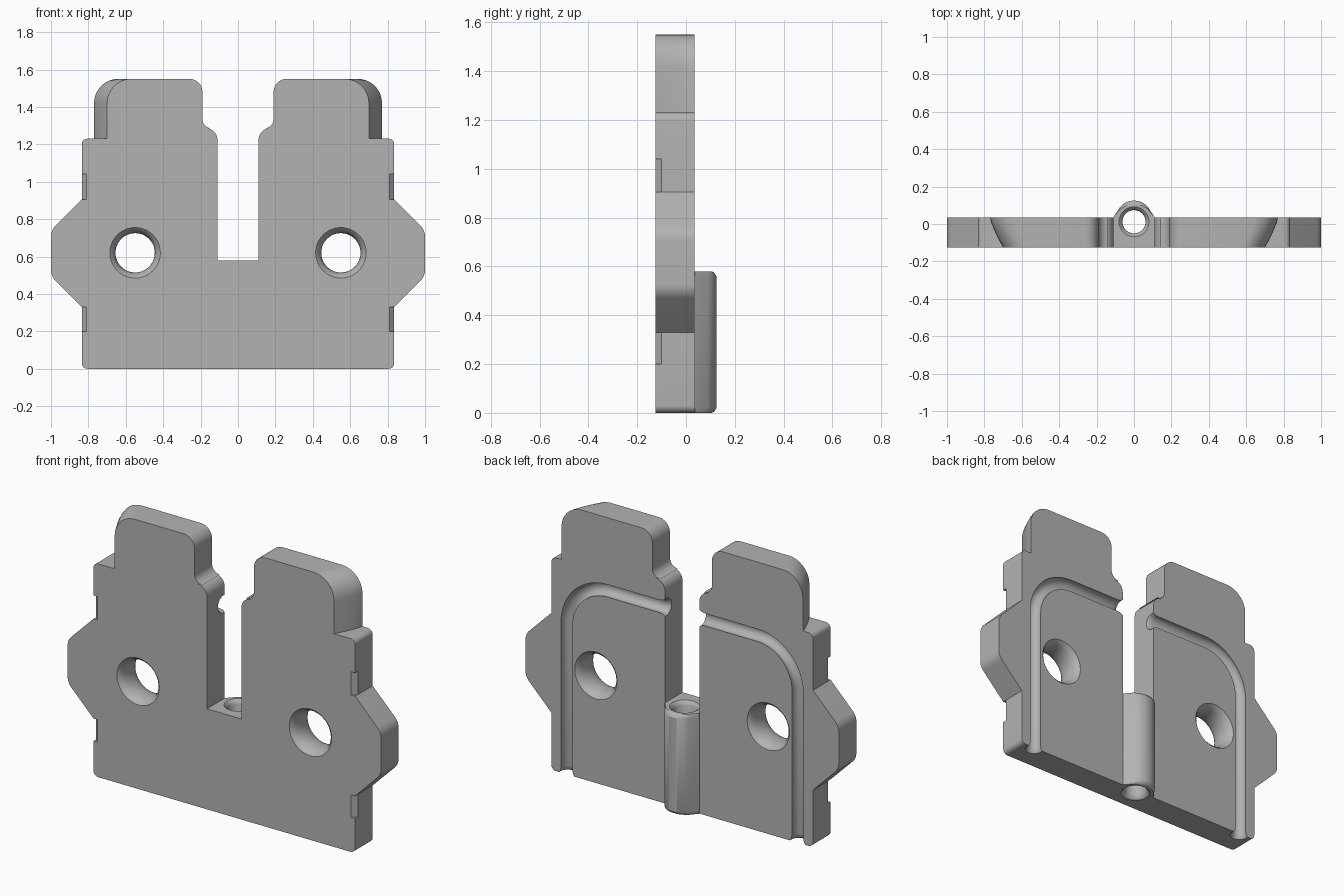
import bpy, bmesh, math
from mathutils import Vector

if "Cube" in bpy.data.objects:
    bpy.data.objects.remove(bpy.data.objects["Cube"])

FRONT, BACK = -0.125, 0.035

grey = bpy.data.materials.new("mid grey")
grey.diffuse_color = (0.45, 0.45, 0.45, 1)
grey.use_nodes = True
grey.node_tree.nodes["Principled BSDF"].inputs["Base Color"].default_value = grey.diffuse_color


def loft(name, rings):
    """Closed solid through rings of equal point count."""
    bm = bmesh.new()
    vs = [[bm.verts.new(p) for p in r] for r in rings]
    n = len(rings[0])
    for a, b in zip(vs, vs[1:]):
        for i in range(n):
            j = (i + 1) % n
            bm.faces.new((a[i], a[j], b[j], b[i]))
    bm.faces.new(vs[0][::-1])
    bm.faces.new(vs[-1])
    bmesh.ops.recalc_face_normals(bm, faces=bm.faces)
    me = bpy.data.meshes.new(name)
    bm.to_mesh(me)
    bm.free()
    ob = bpy.data.objects.new(name, me)
    bpy.context.collection.objects.link(ob)
    return ob


def circle(r, n=48):
    return [(r * math.cos(2 * math.pi * i / n), r * math.sin(2 * math.pi * i / n)) for i in range(n)]


def fillet(points, steps=8):
    """Round each (x, z, radius) corner of an open polyline with an arc."""
    out = []
    for i, (x, z, r) in enumerate(points):
        p = Vector((x, z))
        if r == 0:
            out.append(p)
            continue
        nxt = points[i + 1] if i + 1 < len(points) else (0, 0)
        a = (Vector(points[i - 1][:2]) - p).normalized()
        b = (Vector(nxt[:2]) - p).normalized()
        half = a.angle(b) / 2
        c = p + (a + b).normalized() * (r / math.sin(half))
        s, e = p + a * (r / math.tan(half)) - c, p + b * (r / math.tan(half)) - c
        sweep = s.angle(e)
        for k in range(steps + 1):
            t = k / steps
            out.append(c + (s * math.sin((1 - t) * sweep) + e * math.sin(t * sweep)) / math.sin(sweep))
    return out


def outline(y):
    """Plate outline at depth y; the shoulders narrow toward the front."""
    t = (BACK - y) / (BACK - FRONT)
    tab = 0.77 - 0.07 * t ** 1.3
    right = fillet([
        (0.11, 0.58, 0), (0.11, 1.285, 0.06), (0.19, 1.285, 0.05), (0.19, 1.55, 0.07),
        (tab, 1.55, 0.13), (tab, 1.23, 0), (0.835, 1.23, 0.03), (0.835, 0.905, 0),
        (1.0, 0.74, 0.08), (1.0, 0.495, 0.08), (0.835, 0.33, 0), (0.835, 0, 0.03)])
    full = [(p.x, p.y) for p in right] + [(-p.x, p.y) for p in reversed(right)]
    return [(x, y, z) for x, z in full]


def combine(ob, other, operation):
    m = ob.modifiers.new(operation.lower(), 'BOOLEAN')
    m.operation, m.solver, m.object = operation, 'EXACT', other
    bpy.context.view_layer.objects.active = ob
    bpy.ops.object.modifier_apply(modifier=m.name)
    bpy.data.objects.remove(other)


# plate
plate = loft("mounting_plate", [outline(BACK + (FRONT - BACK) * i / 6) for i in range(7)])

# rear tube housing with rounded ends
crown = [(0.098 * math.cos(a), 0.027 + 0.098 * math.sin(a))
         for a in [math.radians(40 + 100 * i / 16) for i in range(17)]]
section = [(0.11, -0.02), (0.11, 0.037)] + crown + [(-0.11, 0.037), (-0.11, -0.02)]
levels = [(0, 0.78), (0.006, 0.9), (0.02, 1), (0.56, 1), (0.574, 0.9), (0.58, 0.78)]
housing = loft("tube_housing", [
    [(x, y if y < 0.036 else 0.036 + (y - 0.036) * s, z) for x, y in section] for z, s in levels])
combine(plate, housing, 'UNION')

# vertical bore with flared mouths
bore = loft("bore_cutter", [[(x, 0.012 + y, z) for x, y in circle(r)] for z, r in
            [(-0.01, 0.08), (0, 0.08), (0.008, 0.07), (0.025, 0.062),
             (0.555, 0.062), (0.572, 0.07), (0.58, 0.08), (0.6, 0.08)]])
combine(plate, bore, 'DIFFERENCE')

for side in (1, -1):
    # screw hole, rounded open at both faces
    prof = [(FRONT - 0.01, 0.135)]
    for i in range(13):
        u = -1 + i / 6
        prof.append(((FRONT + BACK) / 2 + u * 0.08, 0.105 + 0.03 * (1 - math.sqrt(1 - 0.96 * u * u)) / 0.8))
    prof.append((BACK + 0.01, 0.135))
    hole = loft("hole_cutter", [[(side * 0.55 + x, y, 0.62 + z) for x, z in circle(r)] for y, r in prof])
    combine(plate, hole, 'DIFFERENCE')

    # rear cable groove: up, round the bend, across to the slot
    bend = [math.pi / 2 * i / 16 for i in range(17)]
    path = [(0.737, -0.03, 0.054, 0), (0.737, 0, 0.05, 0), (0.737, 0.012, 0.042, 0), (0.737, 0.03, 0.038, 0)]
    path += [(0.477 + 0.26 * math.cos(a), 0.868 + 0.26 * math.sin(a), 0.038, a) for a in bend]
    path += [(x, 1.128, r, math.pi / 2) for x, r in
             ((0.14, 0.038), (0.122, 0.042), (0.11, 0.05), (0.08, 0.054))]
    groove = loft("groove_cutter", [
        [(side * (x + u * math.cos(a)), 0.024 + v, z + u * math.sin(a)) for u, v in circle(r, 24)]
        for x, z, r, a in path])
    combine(plate, groove, 'DIFFERENCE')

    # chamfered notches on the front side edges
    for z0, z1 in ((0.2, 0.33), (0.905, 1.04)):
        tri = [(0.81, FRONT), (0.86, FRONT + 0.05), (0.86, FRONT - 0.05), (0.76, FRONT - 0.05)]
        notch = loft("notch_cutter", [[(side * x, y, z) for x, y in tri] for z in (z0, z1)])
        combine(plate, notch, 'DIFFERENCE')

# finish
plate.data.materials.clear()
plate.data.materials.append(grey)
for p in plate.data.polygons:
    p.material_index = 0
bpy.ops.object.select_all(action='DESELECT')
plate.select_set(True)
bpy.context.view_layer.objects.active = plate
bpy.ops.object.shade_smooth_by_angle(angle=math.radians(30))
